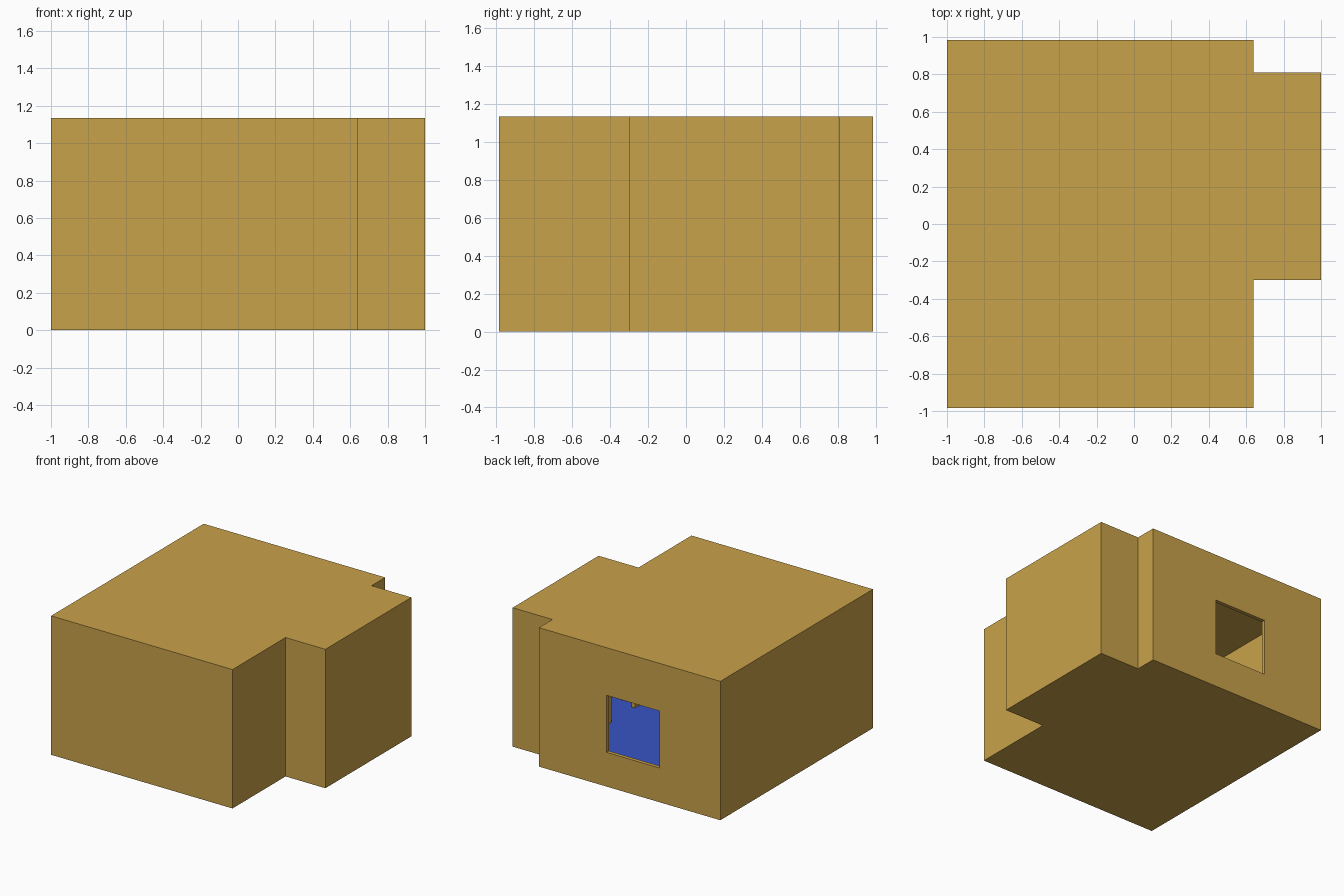
import bpy, bmesh

if "Cube" in bpy.data.objects:
    bpy.data.objects.remove(bpy.data.objects["Cube"])

H, T = 1.135, 0.03          # overall height, wall thickness
X0, X1, XM = -1.0, 1.0, 0.64
Y = 0.985
A0, A1 = -0.30, 0.81        # side bay extents in y
FLOOR = 0.03


def material(name, rgb):
    m = bpy.data.materials.new(name)
    m.diffuse_color = (*rgb, 1)
    m.use_nodes = True
    m.node_tree.nodes["Principled BSDF"].inputs["Base Color"].default_value = m.diffuse_color
    return m


def prism(name, outline, z0, z1):
    bm = bmesh.new()
    base = bm.faces.new([bm.verts.new((x, y, z0)) for x, y in outline])
    ext = bmesh.ops.extrude_face_region(bm, geom=[base])
    top = [v for v in ext["geom"] if isinstance(v, bmesh.types.BMVert)]
    bmesh.ops.translate(bm, verts=top, vec=(0, 0, z1 - z0))
    bmesh.ops.recalc_face_normals(bm, faces=bm.faces)
    me = bpy.data.meshes.new(name)
    bm.to_mesh(me)
    bm.free()
    ob = bpy.data.objects.new(name, me)
    bpy.context.collection.objects.link(ob)
    return ob


def cut_box(target, x0, x1, y0, y1, z0, z1):
    cutter = prism("cutter", [(x0, y0), (x1, y0), (x1, y1), (x0, y1)], z0, z1)
    cutter.hide_render = True
    mod = target.modifiers.new("cut", "BOOLEAN")
    mod.operation, mod.solver, mod.object = "DIFFERENCE", "EXACT", cutter
    bpy.context.view_layer.objects.active = target
    bpy.ops.object.modifier_apply(modifier=mod.name)
    bpy.data.objects.remove(cutter)


# Outer block: main room with a side bay
room = prism("room_shell", [(X0, -Y), (XM, -Y), (XM, A0), (X1, A0),
                            (X1, A1), (XM, A1), (XM, Y), (X0, Y)], 0, H)

# Hollow main room and bay
cut_box(room, X0 + T, XM - T, -Y + T, Y - T, FLOOR, H - T)
cut_box(room, XM, X1 - T, A0 + T, A1 - T, FLOOR, H - T)

# Doorway between the rooms, window in the back wall
cut_box(room, XM - 2 * T, XM + T, -0.21, 0.09, FLOOR, 0.85)
cut_box(room, -0.45, 0.027, Y - 2 * T, Y + T, 0.28, 0.745)

# Tan walls, blue floor
room.data.materials.clear()
room.data.materials.append(material("tan_wall", (0.584, 0.361, 0.069)))
room.data.materials.append(material("blue_floor", (0.04, 0.09, 0.56)))
for p in room.data.polygons:
    p.material_index = int(p.normal.z > 0.9 and p.center.z < 0.1)
